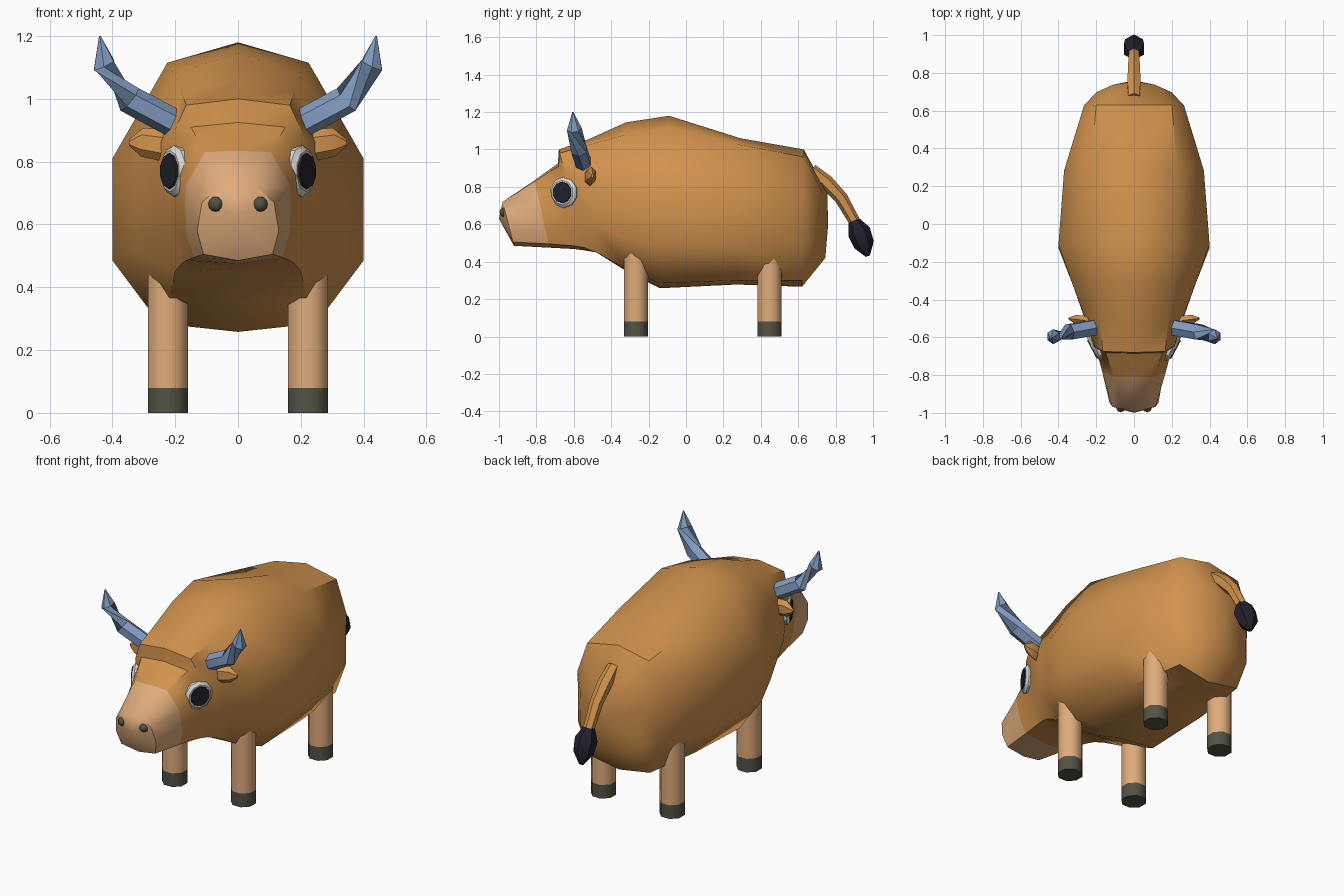
import bpy, bmesh, math
from mathutils import Vector, Matrix

if "Cube" in bpy.data.objects:
    bpy.data.objects.remove(bpy.data.objects["Cube"], do_unlink=True)


def material(name, rgb):
    m = bpy.data.materials.new(name)
    m.use_nodes = True
    m.diffuse_color = (*rgb, 1)
    m.node_tree.nodes["Principled BSDF"].inputs["Base Color"].default_value = (*rgb, 1)
    return m


BROWN = material("brown hide", (0.64, 0.29, 0.075))
TAN = material("light tan", (0.74, 0.41, 0.2))
HORN = material("blue grey horn", (0.22, 0.33, 0.53))
HOOF = material("dark olive", (0.085, 0.085, 0.06))
BLACK = material("blue black", (0.015, 0.015, 0.026))
WHITE = material("eye white", (0.7, 0.7, 0.66))


def finish(name, bm, mats, angle=40):
    bmesh.ops.recalc_face_normals(bm, faces=bm.faces[:])
    me = bpy.data.meshes.new(name)
    bm.to_mesh(me)
    bm.free()
    ob = bpy.data.objects.new(name, me)
    bpy.context.collection.objects.link(ob)
    for m in mats:
        me.materials.append(m)
    bpy.ops.object.select_all(action='DESELECT')
    ob.select_set(True)
    bpy.context.view_layer.objects.active = ob
    bpy.ops.object.shade_smooth_by_angle(angle=math.radians(angle))
    return ob


def bridge(bm, rings):
    """Skin consecutive rings of points; returns vertex rings and face bands."""
    vr = [[bm.verts.new(p) for p in r] for r in rings]
    bands = []
    for a, b in zip(vr, vr[1:]):
        n = len(a)
        bands.append([bm.faces.new((a[i], a[(i + 1) % n], b[(i + 1) % n], b[i]))
                      for i in range(n)])
    return vr, bands


def fan(bm, ring, point):
    c = bm.verts.new(point)
    return [bm.faces.new((ring[i - 1], ring[i], c)) for i in range(len(ring))]


def tube(name, path, mats, sides=6, flat=1.0, split=None, angle=40):
    """Loft along (x, y, z, radius) points; flat squashes the local y side."""
    bm = bmesh.new()
    pts = [Vector(p[:3]) for p in path]
    rings = []
    for i, p in enumerate(pts):
        t = (pts[min(i + 1, len(pts) - 1)] - pts[max(i - 1, 0)]).normalized()
        ref = Vector((1, 0, 0)) if abs(t.x) < 0.5 else Vector((0, 1, 0))
        u = (ref - t * ref.dot(t)).normalized()
        v = t.cross(u)
        r = path[i][3]
        rings.append([p + u * r * flat * math.cos(a) + v * r * math.sin(a)
                      for a in (2 * math.pi * (k + 0.5) / sides for k in range(sides))])
    vr, bands = bridge(bm, rings)
    bm.faces.new(vr[0])
    bm.faces.new(vr[-1])
    # Faces beyond the split height take the second material
    if split is not None:
        for f in bm.faces:
            f.material_index = int(f.calc_center_median().z < split)
    return finish(name, bm, mats, angle)


# Body and head: y at top, y at bottom, top z, four side points (x, z), bottom z
SECTIONS = [
    (-.98, -.92, .72, (.06, .72), (.115, .67), (.13, .58), (.11, .505), .485),
    (-.81, -.73, .835, (.105, .83), (.168, .72), (.165, .57), (.14, .495), .475),
    (-.685, -.60, .925, (.15, .91), (.20, .79), (.20, .60), (.165, .485), .468),
    (-.68, -.54, 1.0, (.165, .98), (.215, .87), (.225, .62), (.18, .475), .46),
    (-.52, -.48, 1.055, (.18, 1.025), (.255, .86), (.265, .60), (.20, .45), .45),
    (-.32, -.32, 1.145, (.205, 1.08), (.325, .82), (.325, .52), (.22, .36), .35),
    (-.09, -.14, 1.18, (.225, 1.115), (.40, .81), (.40, .485), (.25, .285), .258),
    (.29, .27, 1.06, (.23, 1.025), (.37, .80), (.37, .48), (.25, .30), .278),
    (.63, .62, 1.0, (.20, .96), (.265, .78), (.265, .48), (.20, .30), .266),
    (.755, .745, .77, (.11, .755), (.20, .70), (.20, .50), (.11, .43), .42),
]
bm = bmesh.new()
rings = []
for n, (yt, yb, zt, *side, zb) in enumerate(SECTIONS):
    outline = [(0, zt), *side, (0, zb)] + [(-x, z) for x, z in reversed(side)]
    bulge = 1.4 if n == len(SECTIONS) - 1 else 0
    rings.append([(x, yb + (yt - yb) * (z - zb) / (zt - zb) - bulge * x * x, z)
                  for x, z in outline])
vr, bands = bridge(bm, rings)
nose = fan(bm, vr[0], (0, -1.0, .63))
fan(bm, vr[-1], (0, .76, .60))
for f in nose + bands[0]:
    f.material_index = 1
finish("body", bm, [BROWN, TAN], 50)

# Tail and its dark tuft
tube("tail", [(0, .67, .89, .035), (0, .75, .825, .04), (0, .83, .74, .036),
              (0, .91, .60, .03)], [BROWN])
tube("tail_tuft", [(0, .895, .625, .028), (0, .925, .56, .062),
                   (0, .952, .49, .055), (0, .972, .43, .012)], [BLACK])


def disc(name, centre, normal, profile, mat):
    """Low round button built from (radius, height) rings along a normal."""
    rot = Vector(normal).to_track_quat('Z', 'Y').to_matrix()
    bm = bmesh.new()
    rings = [[Vector(centre) + rot @ Vector((r * math.cos(a), r * math.sin(a), h))
              for a in (math.pi * (k + .5) / 5 for k in range(10))] for r, h in profile]
    vr, _ = bridge(bm, rings)
    bm.faces.new(vr[0])
    bm.faces.new(vr[-1])
    finish(name, bm, [mat], 35)


for s, label in ((1, "left"), (-1, "right")):
    # Legs with hooves cut in at the ankle
    for end, y, top in (("front", -.268, .50), ("back", .447, .45)):
        x = s * .223
        tube(f"{end}_{label}_leg", [(x, y, 0, .069), (x, y, .08, .069), (x, y, top, .069)],
             [TAN, HOOF], sides=8, split=.08, angle=46)
    # Horns
    tube(f"{label}_horn", [(s * .19, -.545, .915, .046), (s * .345, -.572, .998, .046),
                           (s * .427, -.597, 1.108, .040), (s * .44, -.605, 1.2, .003)],
         [HORN])
    # Ears
    tube(f"{label}_ear", [(s * .19, -.53, .85, .03), (s * .24, -.515, .852, .05),
                          (s * .305, -.505, .862, .046), (s * .347, -.50, .86, .010)],
         [BROWN], flat=.6)
    # Eyes: raised white with a thin pupil plate
    n = Vector((s * .88, -.47, 0))
    c = Vector((s * .198, -.652, .77))
    disc(f"{label}_eye", c, n, [(.082, -.03), (.082, .008), (.066, .022)], WHITE)
    disc(f"{label}_pupil", c + n * .021, n, [(.058, 0), (.056, .007)], BLACK)
    # Nostrils
    bm = bmesh.new()
    bmesh.ops.create_uvsphere(bm, u_segments=8, v_segments=6, radius=.025,
                              matrix=Matrix.Translation((s * .07, -.972, .665)))
    finish(f"{label}_nostril", bm, [HOOF], 50)
